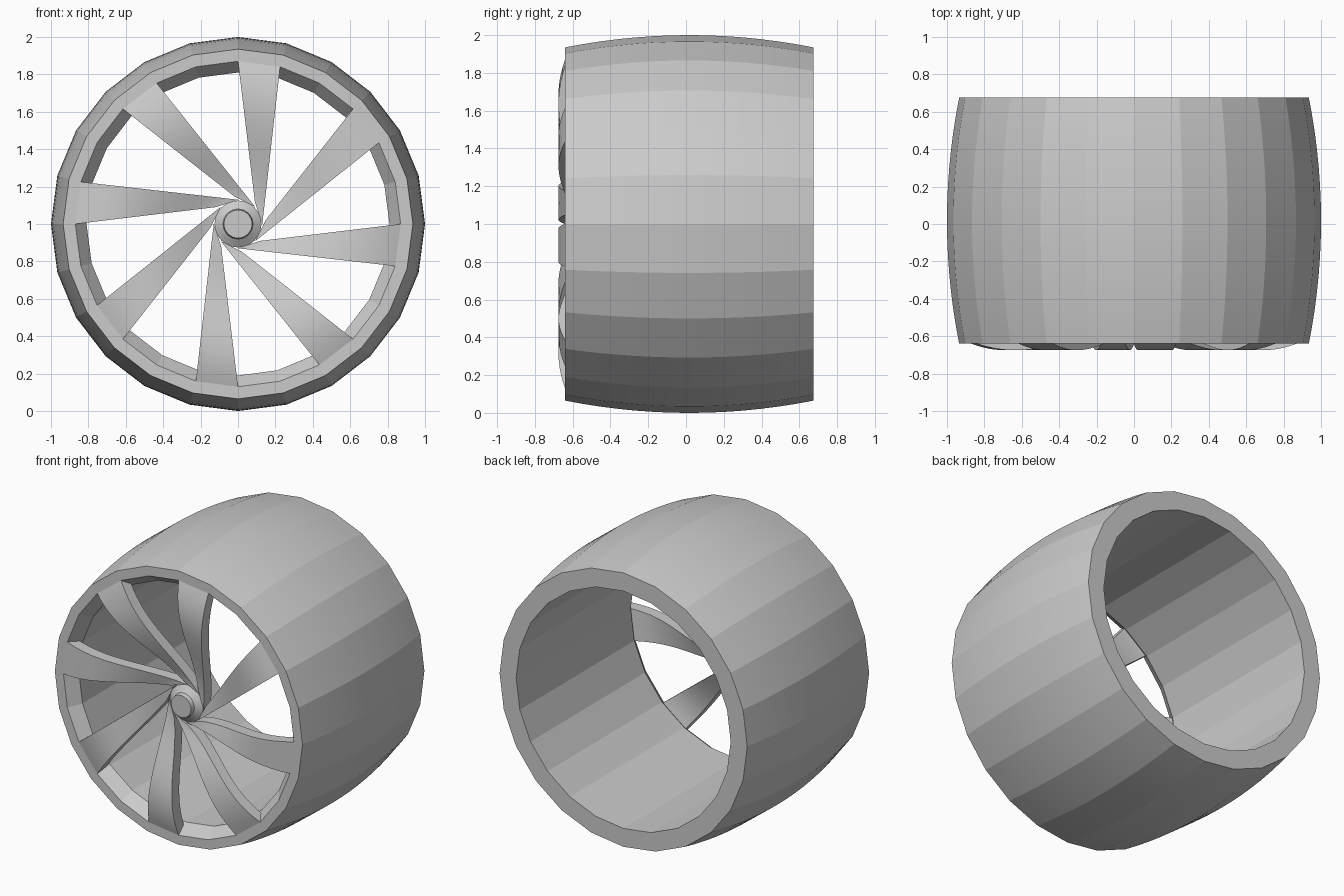
import bpy
import bmesh
import math
from mathutils import Vector

cube = bpy.data.objects.get("Cube")
if cube:
    bpy.data.objects.remove(cube, do_unlink=True)

grey = bpy.data.materials.new("plain grey")
grey.use_nodes = True
colour = (0.6, 0.6, 0.6, 1)
grey.diffuse_color = colour
grey.node_tree.nodes["Principled BSDF"].inputs["Base Color"].default_value = colour

FRONT, BACK, SIDES, SPOKES = -0.64, 0.675, 24, 8
RIM, BORE, PLATE = 0.87, 0.81, 0.08


def finish(bm, name, angle):
    bmesh.ops.recalc_face_normals(bm, faces=bm.faces[:])
    mesh = bpy.data.meshes.new(name)
    bm.to_mesh(mesh)
    bm.free()
    mesh.materials.append(grey)
    obj = bpy.data.objects.new(name, mesh)
    bpy.context.collection.objects.link(obj)
    bpy.ops.object.select_all(action="DESELECT")
    obj.select_set(True)
    bpy.context.view_layer.objects.active = obj
    bpy.ops.object.shade_smooth_by_angle(angle=math.radians(angle))
    return obj


def bridge(bm, a, b):
    n = len(a)
    for i in range(n):
        j = (i + 1) % n
        bm.faces.new((a[i], a[j], b[j], b[i]))


def lathe(name, profile, sides, angle, closed):
    """Turn (radius, y) points around the wheel axle."""
    bm = bmesh.new()
    rings = []
    for r, y in profile:
        turns = [math.tau * k / sides for k in range(sides)]
        rings.append([bm.verts.new((r * math.sin(t), y, 1 + r * math.cos(t))) for t in turns])
    for a, b in zip(rings, rings[1:]):
        bridge(bm, a, b)
    if closed:
        bridge(bm, rings[-1], rings[0])
    else:
        bm.faces.new(rings[0])
        bm.faces.new(rings[-1])
    return finish(bm, name, angle)


# Barrel-shaped rim with a bevelled front opening
steps = 14
outer = []
for i in range(steps + 1):
    u = i / steps
    outer.append((1 - 0.065 * (2 * u - 1) ** 2, FRONT + (BACK - FRONT) * u))
lathe("barrel_rim", outer + [(BORE, BACK), (BORE, FRONT + PLATE), (RIM, FRONT)],
      SIDES, 10, True)

# Stepped hub
lathe("hub", [(0.075, -0.615), (0.08, -0.585), (0.125, -0.555), (0.125, -0.48)],
      32, 25, False)


# Curved, tapering spokes
def spoke_front(r):
    """Front surface depth: bulges near the rim, sinks towards the hub."""
    if r > 0.68:
        return -0.675 + 0.035 * ((r - 0.68) / (RIM - 0.68)) ** 2
    s = (0.68 - r) / 0.58
    return -0.675 + 0.115 * s * s * (3 - 2 * s)


def build_spoke(index):
    turn = math.tau * index / SPOKES
    seg = math.tau / SIDES
    left_rim = Vector((0, RIM))
    right_rim = Vector((RIM * math.sin(seg), RIM * math.cos(seg)))
    left_tip, right_tip = Vector((0.09, 0.12)), Vector((0.13, 0.0))
    bm = bmesh.new()
    rows = []
    count = 20
    for i in range(count + 1):
        t = i / count
        y = spoke_front(RIM + (0.1 - RIM) * t)
        row = []
        for edge, depth in ((0, 0), (1, 0), (1, PLATE), (0, PLATE)):
            p = right_rim.lerp(right_tip, t) if edge else left_rim.lerp(left_tip, t)
            x = p.x * math.cos(turn) + p.y * math.sin(turn)
            z = p.y * math.cos(turn) - p.x * math.sin(turn)
            row.append(bm.verts.new((x, y + depth, 1 + z)))
        rows.append(row)
    for a, b in zip(rows, rows[1:]):
        bridge(bm, a, b)
    bm.faces.new(rows[0])
    bm.faces.new(rows[-1])
    finish(bm, f"spoke_{index + 1}", 35)


for n in range(SPOKES):
    build_spoke(n)
